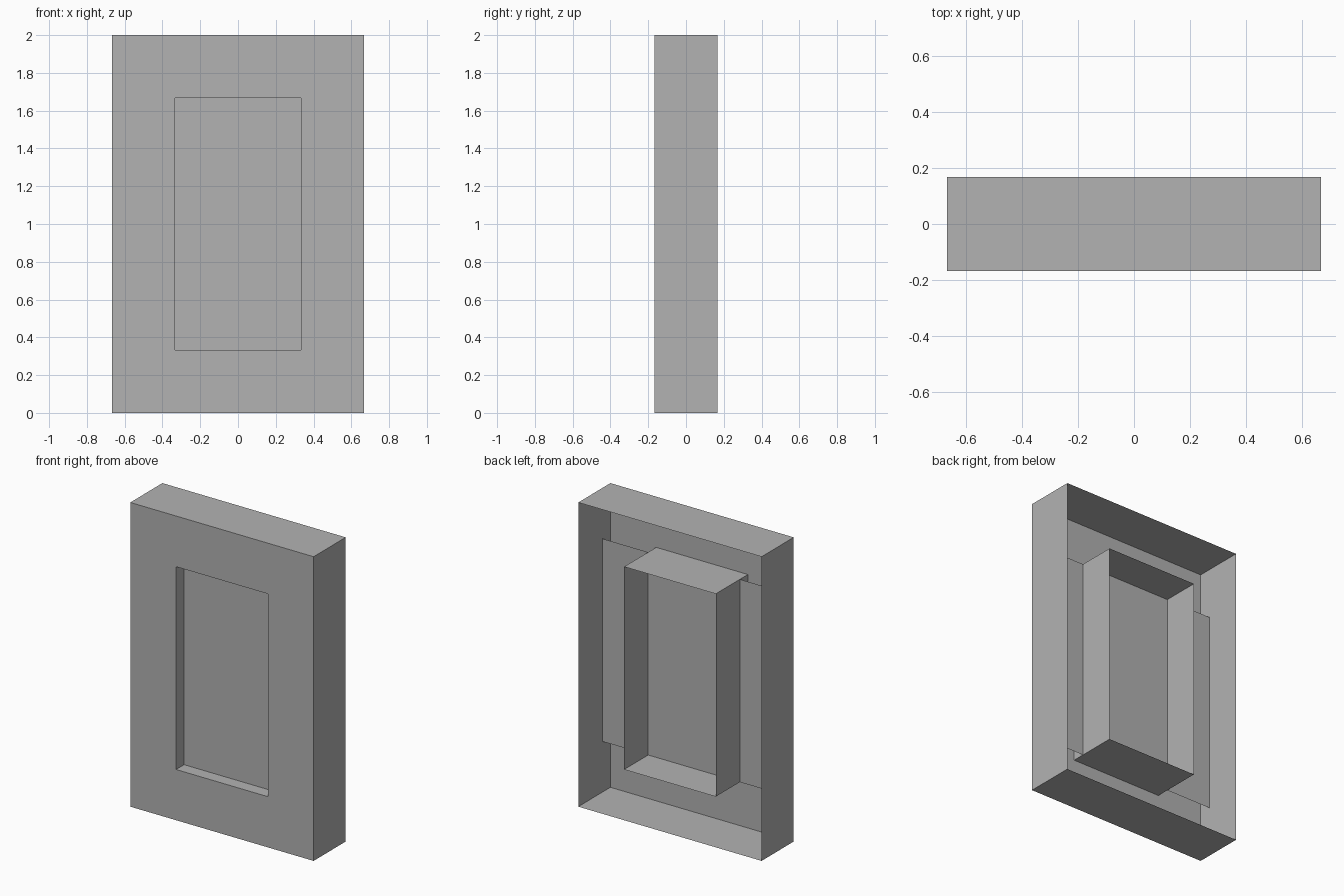
import bpy
import bmesh

# Remove the default object
cube = bpy.data.objects.get("Cube")
if cube:
    bpy.data.objects.remove(cube, do_unlink=True)

# Overall sizes
HALF_W, HEIGHT, HALF_D = 2 / 3, 2.0, 1 / 6
OPEN_W, OPEN_LOW, OPEN_HIGH = 1 / 3, 1 / 3, 5 / 3
PANE_Y = -HALF_D / 2

grey = bpy.data.materials.new("plain grey")
grey.use_nodes = True
colour = (0.448, 0.448, 0.448, 1)
grey.diffuse_color = colour
grey.node_tree.nodes["Principled BSDF"].inputs["Base Color"].default_value = colour


def rectangle(bm, half_w, low, high, y):
    """Upright rectangle of vertices, anticlockwise from the front."""
    corners = ((-half_w, low), (half_w, low), (half_w, high), (-half_w, high))
    return [bm.verts.new((x, y, z)) for x, z in corners]


def bridge(bm, a, b):
    """Join two rectangles with a band of four faces."""
    for i in range(4):
        j = (i + 1) % 4
        bm.faces.new((a[i], a[j], b[j], b[i]))


def finish(bm, name):
    mesh = bpy.data.meshes.new(name)
    bm.to_mesh(mesh)
    bm.free()
    mesh.materials.append(grey)
    obj = bpy.data.objects.new(name, mesh)
    bpy.context.collection.objects.link(obj)


# Hollow frame, open at the back: outer walls, front face, then opening walls
bm = bmesh.new()
outer = (HALF_W, 0, HEIGHT)
opening = (OPEN_W, OPEN_LOW, OPEN_HIGH)
loops = [rectangle(bm, *size, y) for size, y in (
    (outer, HALF_D), (outer, -HALF_D), (opening, -HALF_D), (opening, HALF_D))]
for a, b in zip(loops, loops[1:]):
    bridge(bm, a, b)
finish(bm, "frame")

# Thin pane set back in the opening, reaching to the side walls
bm = bmesh.new()
bm.faces.new(rectangle(bm, HALF_W, OPEN_LOW, OPEN_HIGH, PANE_Y))
finish(bm, "pane")
